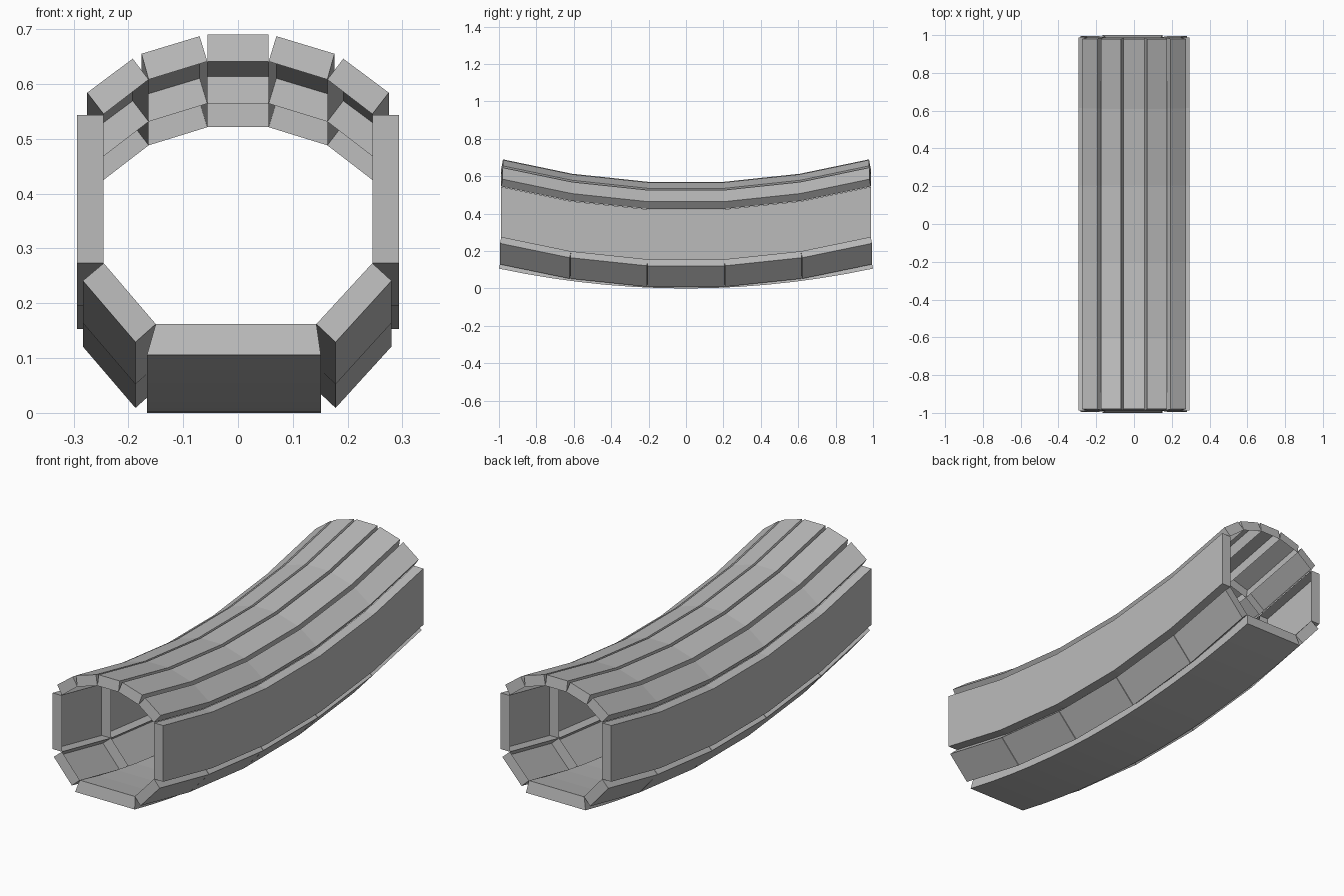
import bpy, bmesh
from mathutils import Vector

if "Cube" in bpy.data.objects:
    bpy.data.objects.remove(bpy.data.objects["Cube"])

mat = bpy.data.materials.new("concrete grey")
mat.diffuse_color = (0.5, 0.5, 0.5, 1)
mat.use_nodes = True
mat.node_tree.nodes["Principled BSDF"].inputs["Base Color"].default_value = mat.diffuse_color

STATIONS = [-0.988, -0.615, -0.205, 0.205, 0.615, 0.988]


def rise(y):
    """Height gained by the sagging path away from the middle."""
    return 0.12 * (y * y - 0.042) / (0.988 ** 2 - 0.042)


def finish(name, bm):
    me = bpy.data.meshes.new(name)
    bm.to_mesh(me)
    bm.free()
    me.materials.append(mat)
    bpy.context.collection.objects.link(bpy.data.objects.new(name, me))


def ring(bm, prof, y, slope):
    """Section (inner a, inner b, outer b, outer a) set square to the path."""
    a, b, ob, oa = prof
    pts = []
    for p, base in ((a, a), (b, b), (ob, b), (oa, a)):
        pts.append(bm.verts.new((p[0], y - slope * (p[1] - base[1]), p[1] + rise(y))))
    return pts


def panel(name, prof, split=False):
    """Trough-shaped panel: outer skin, two edges and a rib at each station, open inside."""
    bm = bmesh.new()

    def skin(r, s):
        for i in (1, 2, 3):
            j = (i + 1) % 4
            bm.faces.new((r[i], r[j], s[j], s[i]))

    if split:
        for y0, y1 in zip(STATIONS, STATIONS[1:]):
            k = (rise(y1) - rise(y0)) / (y1 - y0)
            r, s = ring(bm, prof, y0, k), ring(bm, prof, y1, k)
            skin(r, s)
            bm.faces.new(r)
            bm.faces.new(s[::-1])
    else:
        rings = [ring(bm, prof, y, 0.2 * y) for y in STATIONS]
        for r, s in zip(rings, rings[1:]):
            skin(r, s)
        for i, r in enumerate(rings):
            bm.faces.new(r if i < 3 else r[::-1])
    # outward winding: the profile runs clockwise seen from the front
    bm.normal_update()
    outward = Vector((prof[2][0] - prof[1][0], 0, prof[2][1] - prof[1][1]))
    for f in bm.faces:
        n = f.normal
        if abs(n.y) > 0.8:
            continue
        c = f.calc_center_median()
        mid = Vector((sum(p[0] for p in prof) / 4, 0, sum(p[1] for p in prof) / 4 + rise(c.y)))
        d = Vector((c.x, 0, c.z)) - mid
        if d.dot(n) < 0:
            f.normal_flip()
    finish(name, bm)


def mirrored(prof):
    return [(-x, z) for x, z in prof]


# Vaulted roof
panel("roof_centre", [(-0.056, 0.521), (0.056, 0.521), (0.056, 0.57), (-0.056, 0.57)])
side_parts = {
    "roof_inner": [(0.056, 0.521), (0.163, 0.488), (0.176, 0.535), (0.070, 0.567)],
    "roof_outer": [(0.163, 0.488), (0.245, 0.425), (0.275, 0.464), (0.192, 0.526)],
    "wall": [(0.245, 0.423), (0.245, 0.153), (0.294, 0.153), (0.294, 0.423)],
}
for part, prof in side_parts.items():
    panel(part + "_right", prof)
    panel(part + "_left", mirrored(prof))

# Sloped lower panels, in separate lengths
panel("lower_slope_right", [(0.245, 0.153), (0.143, 0.042), (0.178, 0.009), (0.28, 0.121)], True)
panel("lower_slope_left", [(-0.245, 0.153), (-0.150, 0.042), (-0.187, 0.009), (-0.283, 0.121)], True)

# Floor slab, smoothly sagging
bm = bmesh.new()
N = 14
rows = []
for i in range(N + 1):
    t = -1 + 2 * i / N
    zt, zb = 0.042 + 0.12 * t * t, 0.106 * t * t
    rows.append([bm.verts.new(p) for p in (
        (-0.150, t * 0.988, zt), (0.143, t * 0.988, zt), (0.151, t, zb), (-0.166, t, zb))])
for r, s in zip(rows, rows[1:]):
    for i in range(4):
        j = (i + 1) % 4
        bm.faces.new((r[i], r[j], s[j], s[i]))
bm.faces.new(rows[0])
bm.faces.new(rows[-1])
bmesh.ops.recalc_face_normals(bm, faces=bm.faces[:])
finish("floor", bm)
